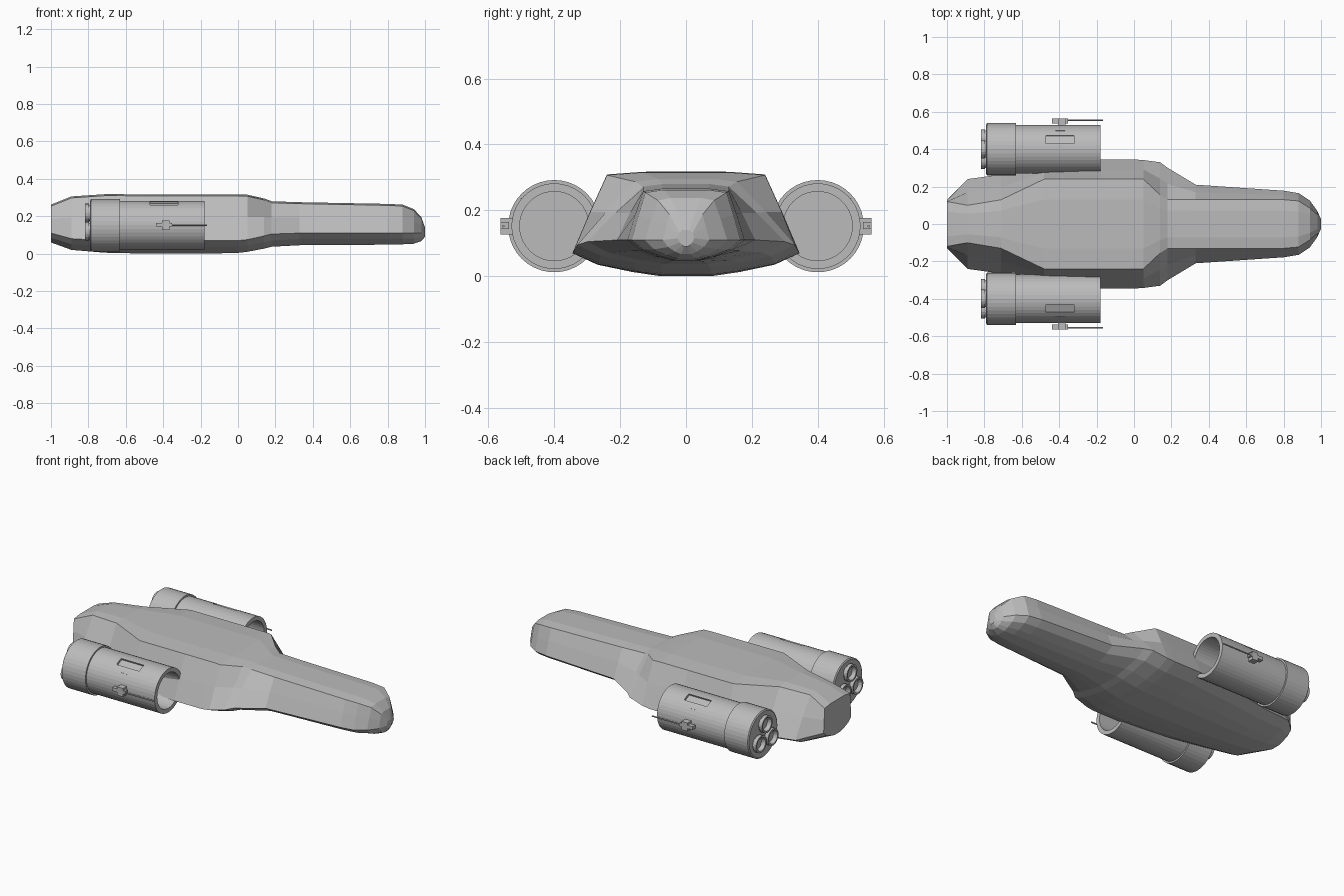
import bpy, bmesh, math
from mathutils import Matrix, Vector

if "Cube" in bpy.data.objects:
    bpy.data.objects.remove(bpy.data.objects["Cube"])

grey = bpy.data.materials.new("light_grey")
grey.diffuse_color = (0.5, 0.5, 0.5, 1)
grey.use_nodes = True
grey.node_tree.nodes["Principled BSDF"].inputs["Base Color"].default_value = grey.diffuse_color


def make(name, bm):
    bmesh.ops.recalc_face_normals(bm, faces=bm.faces)
    me = bpy.data.meshes.new(name)
    bm.to_mesh(me)
    bm.free()
    me.materials.append(grey)
    ob = bpy.data.objects.new(name, me)
    bpy.context.collection.objects.link(ob)
    return ob


def mirror_y(ob):
    m = ob.modifiers.new("mirror", 'MIRROR')
    m.use_axis = (False, True, False)


def lathe(bm, profile, y, z, n):
    """Revolve (x, radius) points around an axis along x."""
    rings = []
    for x, r in profile:
        if r == 0:
            rings.append([bm.verts.new((x, y, z))] * n)
        else:
            rings.append([bm.verts.new((x, y + r * math.sin(2 * math.pi * i / n),
                                        z + r * math.cos(2 * math.pi * i / n))) for i in range(n)])
    for a, b in zip(rings, rings[1:]):
        for i in range(n):
            j = (i + 1) % n
            bm.faces.new(list(dict.fromkeys((a[i], a[j], b[j], b[i]))))


def box(bm, centre, size, tilt=0):
    m = (Matrix.Translation(centre) @ Matrix.Rotation(-tilt, 4, 'X')
         @ Matrix.Diagonal((*size, 1)))
    bmesh.ops.create_cube(bm, size=1, matrix=m)


# Hull: x, top half width, top z, widest half width, its z, bottom z
stations = [
    (-1.0, .12, .262, .13, .11, .06),
    (-.89, .10, .306, .24, .08, .02),
    (-.71, .13, .318, .265, .07, .005),
    (-.48, .24, .317, .31, .07, 0),
    (-.18, .24, .317, .345, .07, 0),
    (.0, .24, .317, .345, .07, .004),
    (.05, .24, .315, .342, .075, .01),
    (.14, .155, .295, .33, .095, .027),
    (.18, .13, .28, .30, .105, .037),
    (.33, .13, .275, .21, .11, .045),
    (.80, .13, .266, .178, .11, .048),
    (.88, .123, .262, .165, .11, .05),
    (.94, .085, .238, .125, .11, .053),
    (.98, .05, .195, .07, .11, .067),
    (1.0, .02, .14, .025, .115, .09),
]
bm = bmesh.new()
loops = []
for x, a, zt, w, zw, zb in stations:
    half = [(a * .55, zt), (a, zt - .008), ((a + w) / 2, (zt + zw) / 2), (w, zw)]
    half += [(w * f, zw + (zb - zw) * g) for f, g in ((.78, .5), (.47, .82), (.22, 1))]
    ring = half + [(-y, z) for y, z in reversed(half)]
    loops.append([bm.verts.new((x, y, z)) for y, z in ring])
for a, b in zip(loops, loops[1:]):
    for i in range(len(a)):
        j = (i + 1) % len(a)
        bm.faces.new((a[i], a[j], b[j], b[i]))
bm.faces.new(loops[0])
bm.faces.new(loops[-1])
make("hull", bm)

# Engine pods: hollow at the front, thicker collar at the rear
PY, PZ = .4, .152
bm = bmesh.new()
lathe(bm, [(-.79, 0), (-.79, .133), (-.785, .14), (-.63, .14), (-.63, .13),
           (-.18, .13), (-.18, .105), (-.6, .105), (-.6, 0)], PY, PZ, 40)
pod = make("engine_pod", bm)

# Recessed slot on each pod
tilt = math.radians(24)
out = Vector((0, math.sin(tilt), math.cos(tilt)))
bm = bmesh.new()
box(bm, Vector((-.395, PY, PZ)) + out * .13, (.15, .048, .026), tilt)
cutter = make("slot_cutter", bm)
cutter.hide_render = True
cutter.hide_viewport = True
cut = pod.modifiers.new("slot", 'BOOLEAN')
cut.operation = 'DIFFERENCE'
cut.object = cutter
mirror_y(pod)

# Three nozzles at the back of each pod
bm = bmesh.new()
for k in range(3):
    t = 2 * math.pi * k / 3
    lathe(bm, [(-.785, .044), (-.797, .044), (-.797, .05), (-.817, .05), (-.817, .04),
               (-.795, .032), (-.795, 0)],
          PY + .065 * math.sin(t), PZ + .065 * math.cos(t), 20)
mirror_y(make("nozzles", bm))

# Small side gun: mount, slim housing and barrel
bm = bmesh.new()
box(bm, (-.385, .545, PZ), (.04, .036, .05))
box(bm, (-.395, .55, PZ + .002), (.085, .026, .02))
lathe(bm, [(-.36, 0), (-.36, .004), (-.165, .004), (-.165, 0)], .555, PZ, 8)
mirror_y(make("side_gun", bm))

# Thin trim strip between slot and gun
tilt = math.radians(50)
out = Vector((0, math.sin(tilt), math.cos(tilt)))
bm = bmesh.new()
box(bm, Vector((-.395, PY, PZ)) + out * .129, (.05, .005, .005), tilt)
mirror_y(make("trim_strip", bm))
